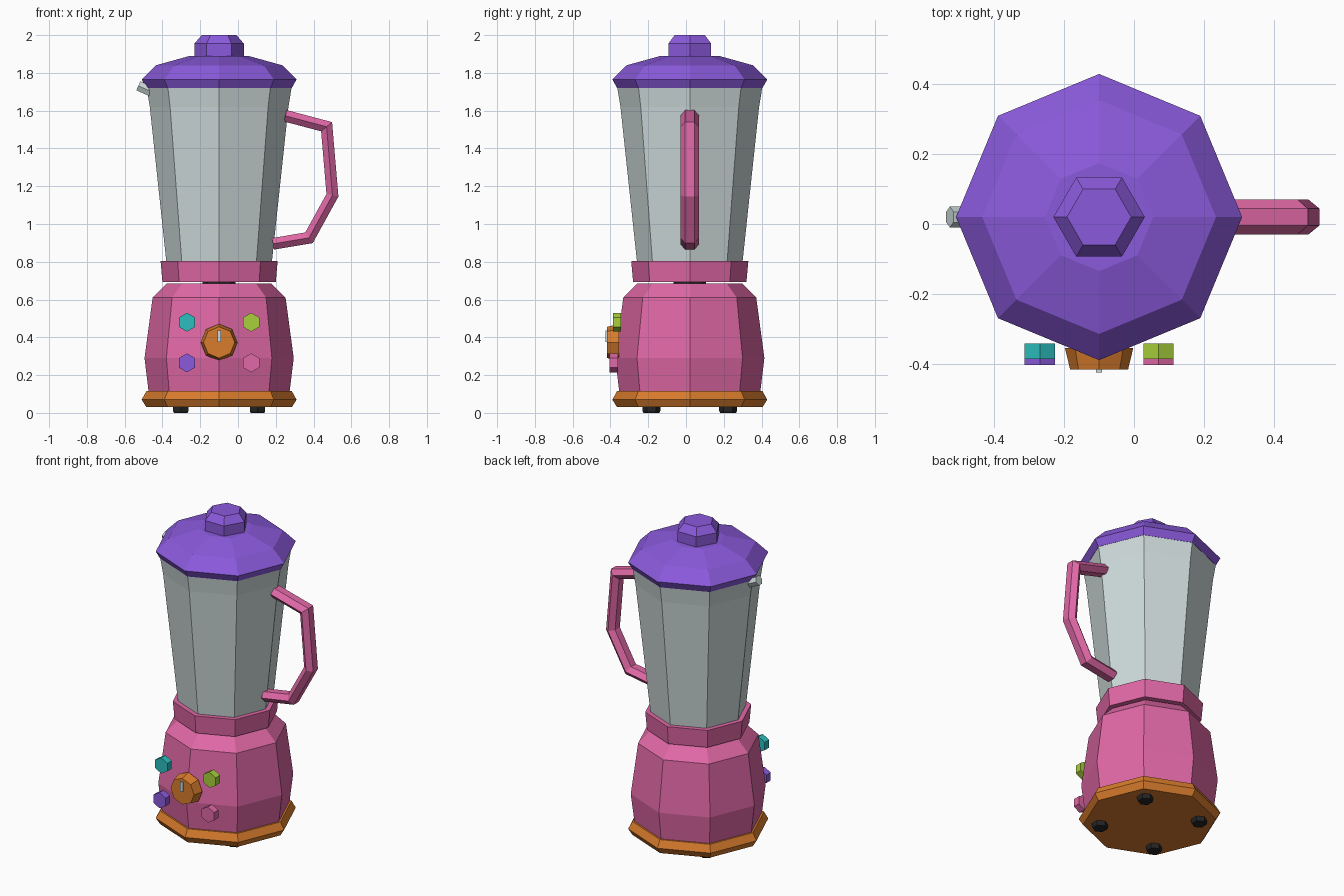
import bpy, bmesh
from math import cos, sin, pi, radians
from mathutils import Vector

cube = bpy.data.objects.get("Cube")
if cube:
    bpy.data.objects.remove(cube, do_unlink=True)

AX, AY = -0.10, 0.02  # vertical axis of the appliance


def material(name, hexcode):
    def linear(c):
        return c / 12.92 if c <= 0.04045 else ((c + 0.055) / 1.055) ** 2.4
    rgb = [linear(int(hexcode[i:i + 2], 16) / 255) for i in (0, 2, 4)]
    m = bpy.data.materials.new(name)
    m.use_nodes = True
    m.diffuse_color = (*rgb, 1)
    m.node_tree.nodes["Principled BSDF"].inputs["Base Color"].default_value = (*rgb, 1)
    return m


PINK = material("pink", "E068A6")
PURPLE = material("purple", "8B5ADC")
ORANGE = material("orange", "D87C2C")
GREY = material("jar grey", "CEDADA")
TEAL = material("teal", "2CBDBD")
LIME = material("lime", "A9D03C")
BLACK = material("black rubber", "242426")


def loft(name, rings, mat):
    """Skin a list of equal-length point rings and cap both ends."""
    bm = bmesh.new()
    loops = [[bm.verts.new(p) for p in ring] for ring in rings]
    n = len(loops[0])
    for a, b in zip(loops, loops[1:]):
        for i in range(n):
            j = (i + 1) % n
            bm.faces.new((a[i], a[j], b[j], b[i]))
    bm.faces.new(loops[0])
    bm.faces.new(loops[-1])
    bmesh.ops.recalc_face_normals(bm, faces=bm.faces)
    mesh = bpy.data.meshes.new(name)
    bm.to_mesh(mesh)
    bm.free()
    mesh.materials.append(mat)
    obj = bpy.data.objects.new(name, mesh)
    bpy.context.collection.objects.link(obj)
    return obj


def lathe(name, profile, mat, sides=8, phase=0.0, loc=(AX, AY, 0), rot=(0, 0, 0)):
    """Faceted solid of revolution from (radius, height) pairs."""
    angles = [phase + 2 * pi * i / sides for i in range(sides)]
    rings = [[(r * cos(a), r * sin(a), z) for a in angles] for r, z in profile]
    obj = loft(name, rings, mat)
    obj.location = loc
    obj.rotation_euler = rot
    return obj


FORWARD = (pi / 2, 0, 0)  # turns local z towards the front

# Feet
for side, sx in (("left", 1), ("right", -1)):
    for end, sy in (("front", -1), ("back", 1)):
        lathe(f"{end}_{side}_foot", [(0.042, 0), (0.047, 0.01), (0.047, 0.035)], BLACK,
              6, pi / 2, (AX + sx * 0.203, AY + sy * 0.203, 0))

# Motor base
lathe("base_plate", [(0.385, 0.03), (0.41, 0.07), (0.385, 0.115)], ORANGE)
lathe("motor_body", [(0.373, 0.11), (0.395, 0.29), (0.352, 0.61), (0.278, 0.684)], PINK)
lathe("coupling", [(0.087, 0.67), (0.087, 0.70)], BLACK)
lathe("jar_collar", [(0.30, 0.692), (0.31, 0.805)], PINK)

# Jar and lid
lathe("jar", [(0.27, 0.72), (0.28, 0.805), (0.367, 1.62), (0.385, 1.73)], GREY)
lathe("lid", [(0.385, 1.72), (0.41, 1.765), (0.335, 1.84), (0.155, 1.89)], PURPLE)
lathe("lid_knob", [(0.131, 1.885), (0.131, 1.955), (0.092, 2.0)], PURPLE, 6)

# Spout pointing right and slightly up
lathe("spout", [(0.03, 0), (0.03, 0.085)], GREY, 6, pi / 2,
      (-0.45, AY, 1.697), (0, radians(-66), 0))

# Handle: flattened six-sided tube mitred along a bent path
path = [Vector((x, 0, z)) for x, z in
        ((0.25, 1.573), (0.469, 1.515), (0.50, 1.152), (0.376, 0.927), (0.185, 0.895))]
section = [(0.05, 0), (0.024, 0.031), (-0.024, 0.031),
           (-0.05, 0), (-0.024, -0.031), (0.024, -0.031)]


def side_of(a, b):
    d = (b - a).normalized()
    return Vector((-d.z, 0, d.x))


normals = [side_of(a, b) for a, b in zip(path, path[1:])]
rings = []
for i, p in enumerate(path):
    n0, n1 = normals[max(i - 1, 0)], normals[min(i, len(normals) - 1)]
    mitre = (n0 + n1) / (1 + n0.dot(n1))
    rings.append([p + mitre * t + Vector((0, AY + w, 0)) for w, t in section])
loft("handle", rings, PINK)

# Push buttons
for name, mat, x, y, z in (("teal_button", TEAL, -0.17, -0.343, 0.48),
                           ("lime_button", LIME, 0.17, -0.343, 0.48),
                           ("purple_button", PURPLE, -0.17, -0.36, 0.265),
                           ("pink_button", PINK, 0.17, -0.36, 0.265)):
    lathe(name, [(0.05, 0), (0.05, 0.044)], mat, 6, pi / 2, (AX + x, y, z), FORWARD)

# Speed dial and its pointer
lathe("speed_dial", [(0.098, 0), (0.083, 0.062)], ORANGE, 8, 0, (AX, -0.355, 0.373), FORWARD)
pointer = [[(AX + sx * 0.009, y, 0.405 + sz * 0.03) for sx, sz in
            ((-1, -1), (1, -1), (1, 1), (-1, 1))] for y in (-0.41, -0.425)]
loft("dial_pointer", pointer, GREY)
